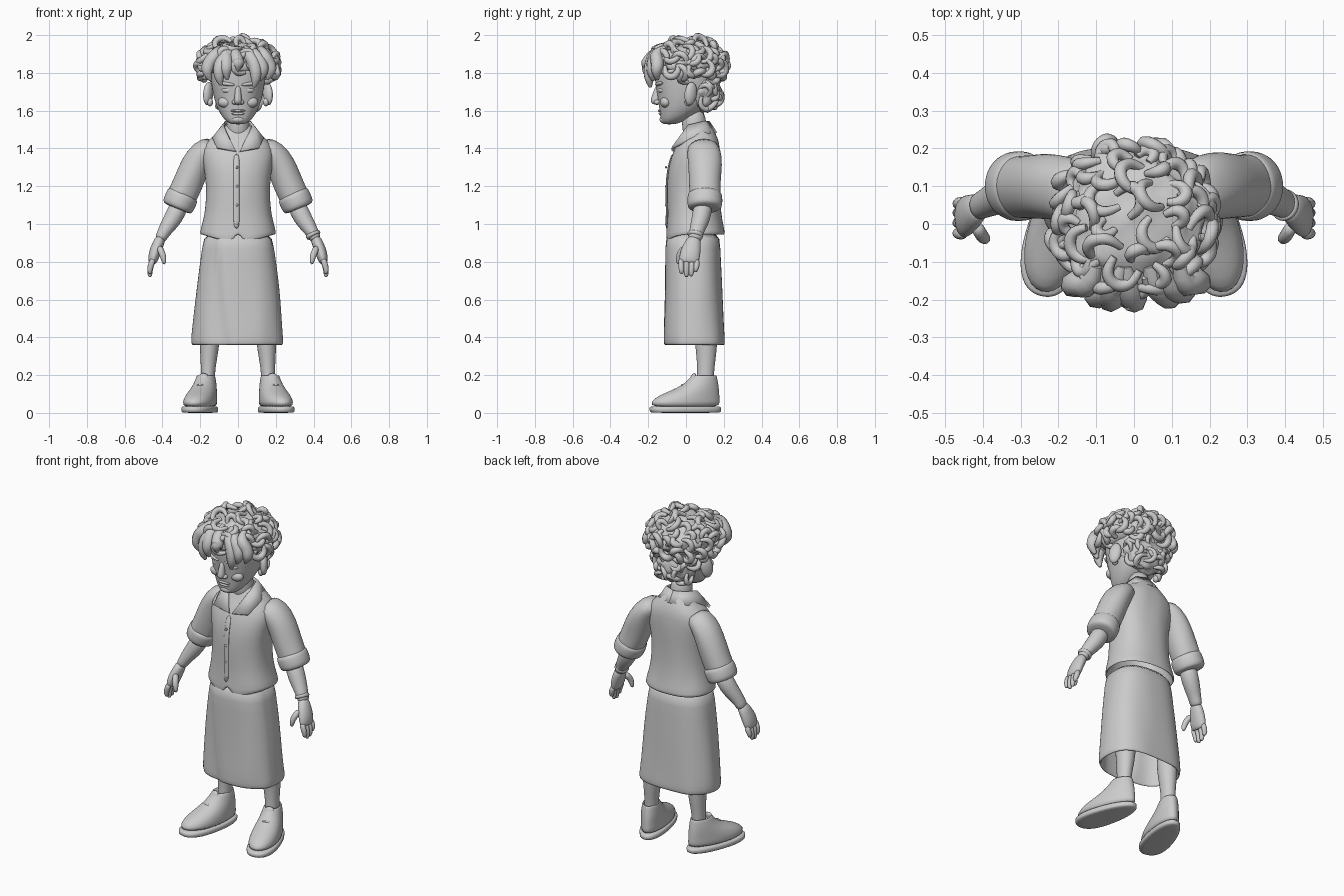
import bpy, bmesh, math, random
from mathutils import Vector, noise

if "Cube" in bpy.data.objects:
    bpy.data.objects.remove(bpy.data.objects["Cube"], do_unlink=True)
random.seed(4)

clay = bpy.data.materials.new("clay_grey")
clay.use_nodes = True
clay.diffuse_color = (0.6, 0.6, 0.6, 1)
clay.node_tree.nodes["Principled BSDF"].inputs["Base Color"].default_value = (0.6, 0.6, 0.6, 1)


def finish(name, bm, sub=1, thick=0):
    bmesh.ops.recalc_face_normals(bm, faces=bm.faces)
    for f in bm.faces:
        f.smooth = True
    me = bpy.data.meshes.new(name)
    bm.to_mesh(me)
    bm.free()
    ob = bpy.data.objects.new(name, me)
    bpy.context.collection.objects.link(ob)
    me.materials.append(clay)
    if thick:
        ob.modifiers.new("thickness", 'SOLIDIFY').thickness = thick
    if sub:
        m = ob.modifiers.new("smooth", 'SUBSURF')
        m.levels = m.render_levels = sub
    return ob


def loft(name, stations, n=20, p=2.0, flat=True, warp=None, caps=(True, True), sub=1, thick=0):
    """Skin rings (x, y, z, ru, rv); flat rings stay level, others follow the path."""
    bm, rings = bmesh.new(), []
    pts = [Vector(s[:3]) for s in stations]
    for i, s in enumerate(stations):
        u, v = Vector((1, 0, 0)), Vector((0, 1, 0))
        if not flat:
            t = (pts[min(i + 1, len(pts) - 1)] - pts[max(i - 1, 0)]).normalized()
            ref = Vector((0, 1, 0)) if abs(t.y) < 0.9 else Vector((1, 0, 0))
            u = (ref - t * ref.dot(t)).normalized()
            v = t.cross(u)
        ring = []
        for k in range(n):
            a = math.tau * k / n
            c, d = math.cos(a), math.sin(a)
            c = math.copysign(abs(c) ** (2 / p), c)
            d = math.copysign(abs(d) ** (2 / p), d)
            co = pts[i] + u * c * s[3] + v * d * s[4]
            ring.append(bm.verts.new(warp(co) if warp else co))
        rings.append(ring)
    for a, b in zip(rings, rings[1:]):
        for k in range(n):
            bm.faces.new((a[k], a[(k + 1) % n], b[(k + 1) % n], b[k]))
    for use, ring in zip(caps, (rings[0], rings[-1])):
        if use:
            bm.faces.new(ring)
    return finish(name, bm, sub, thick)


def blob(name, loc, size, rough=0, rot=(0, 0, 0), detail=3):
    bm = bmesh.new()
    bmesh.ops.create_icosphere(bm, subdivisions=detail, radius=1)
    for v in bm.verts:
        v.co *= 1 + rough * noise.noise(v.co * 3.5)
        v.co = Vector(a * b for a, b in zip(v.co, size))
    ob = finish(name, bm, 0)
    ob.location, ob.rotation_euler = loc, rot
    return ob


def strands(name, paths, depth):
    """Tapering round strands; each path is a list of points with radius factors."""
    cu = bpy.data.curves.new(name, 'CURVE')
    cu.dimensions, cu.bevel_depth, cu.bevel_resolution = '3D', depth, 2
    cu.use_fill_caps, cu.resolution_u = True, 3
    for path in paths:
        sp = cu.splines.new('NURBS')
        sp.points.add(len(path) - 1)
        for q, (co, r) in zip(sp.points, path):
            q.co, q.radius = (*co, 1), r
        sp.use_endpoint_u, sp.order_u, sp.use_smooth = True, 3, True
    cu.materials.append(clay)
    tmp = bpy.data.objects.new(name + "_curve", cu)
    bpy.context.collection.objects.link(tmp)
    dg = bpy.context.evaluated_depsgraph_get()
    me = bpy.data.meshes.new_from_object(tmp.evaluated_get(dg))
    bpy.data.objects.remove(tmp, do_unlink=True)
    ob = bpy.data.objects.new(name, me)
    bpy.context.collection.objects.link(ob)


# Shirt with a pointed front hem
def hem(co):
    if co.z < 0.93:
        x = abs(co.x)
        co.z += (max(0.045 - 1.9 * x, -0.035 + 0.3 * x)) if co.y < 0 else 0.025
    elif co.z < 1.4:
        co.y += 0.006 * noise.noise(co * 11)
    return co


loft("shirt", [(0, .05, .92, .203, .157), (0, .05, .98, .196, .15), (0, .042, 1.06, .173, .14),
     (0, .038, 1.2, .165, .14), (0, .044, 1.31, .183, .138), (0, .06, 1.4, .195, .122),
     (0, .072, 1.45, .15, .1), (0, .07, 1.5, .088, .075), (0, .065, 1.53, .07, .06)],
     n=56, p=2.3, warp=hem, caps=(False, True), thick=.012)
loft("placket", [(-.008, y, z, .006, .017) for y, z in
     ((-.07, 1.375), (-.095, 1.3), (-.104, 1.2), (-.1, 1.06), (-.104, .97))], flat=False, n=10)
for z in (1.3, 1.2, 1.1, 1.0):
    blob("button", (-.005, -.106, z), (.007, .005, .007), detail=2)

# Folded collar, one leaf per side
upper = [(0, .125, 1.545), (.068, .095, 1.545), (.082, .01, 1.525), (.012, -.078, 1.39)]
lower = [(0, .165, 1.485), (.1, .125, 1.48), (.137, .025, 1.458), (.115, -.075, 1.408)]
for s in (1, -1):
    bm = bmesh.new()
    rows = [[bm.verts.new((s * x, y, z)) for x, y, z in row] for row in (upper, lower)]
    for i in range(3):
        bm.faces.new((rows[0][i], rows[0][i + 1], rows[1][i + 1], rows[1][i]))
    finish("collar_leaf", bm, 0, .014)


# Wrap skirt with overlapping front panel and soft folds
def wrap(co):
    fall = (0.95 - co.z) / 0.6
    if co.y < 0 and co.x > -0.125 + 0.07 * fall:
        co.y -= 0.014
    co += Vector((co.x, co.y - .05, 0)) * 0.05 * fall * noise.noise(Vector((co.x * 9, co.y * 9, co.z * 3)))
    return co


loft("wrap_skirt", [(0, .043, .97, .178, .135), (0, .043, .88, .188, .138), (0, .046, .74, .208, .142),
     (0, .048, .6, .224, .146), (0, .05, .45, .238, .152), (0, .052, .385, .243, .155),
     (0, .052, .358, .24, .154)], n=72, p=2.5, warp=wrap, caps=(True, False), thick=.014)

for s in (1, -1):
    # Arms and rolled sleeves
    def limb(name, stations, **kw):
        return loft(name, [(s * q[0], *q[1:]) for q in stations], flat=False, **kw)

    def wrinkle(co):
        return co + Vector((0, 1, .5)) * .01 * noise.noise(co * 14)

    limb("sleeve", [(.12, .085, 1.425, .075, .05), (.185, .095, 1.385, .09, .07), (.228, .1, 1.31, .088, .08),
         (.262, .1, 1.22, .085, .08), (.3, .1, 1.14, .084, .08), (.315, .1, 1.11, .08, .076)], warp=wrinkle)
    limb("sleeve_cuff", [(.286, .1, 1.165, .078, .07), (.29, .1, 1.157, .093, .087), (.305, .1, 1.125, .094, .088),
         (.321, .1, 1.09, .093, .086), (.325, .1, 1.08, .075, .07)])
    limb("forearm", [(.3, .095, 1.12, .054, .052), (.342, .08, 1.03, .05, .05), (.378, .062, .98, .042, .04),
         (.402, .05, .94, .036, .032), (.415, .045, .91, .038, .03)])
    # Hands
    limb("palm", [(.405, .048, .935, .033, .028), (.425, .035, .89, .046, .031), (.442, .022, .845, .056, .032),
         (.452, .016, .805, .054, .026), (.455, .015, .79, .045, .018)], n=16)
    for i, (y, tip) in enumerate(((-.026, .735), (.003, .718), (.031, .722), (.057, .745))):
        limb("finger_%d" % (i + 1), [(.448, y, .82, .017, .018), (.464, y, .775, .016, .017),
             (.468, y * .9, tip + .015, .014, .014), (.463, y * .85, tip, .009, .009)], n=10)
    limb("thumb", [(.418, 0, .88, .02, .018), (.403, -.032, .85, .019, .019), (.393, -.04, .815, .017, .016),
         (.39, -.04, .785, .009, .009)], n=10)
    # Legs
    loft("leg", [(s * .15, .105, .5, .062, .066), (s * .15, .107, .37, .054, .06),
         (s * .155, .107, .28, .043, .05), (s * .16, .103, .2, .036, .043), (s * .16, .1, .13, .04, .05)])

    # Shoes turned outward, broad toe and narrow heel
    def foot(co):
        x = co.x * (0.95 - 0.8 * co.y)
        c, d = math.cos(.27), math.sin(.27)
        return Vector((s * (.196 + x * c - co.y * d), x * d + co.y * c - .003, co.z))

    loft("shoe_sole", [(0, 0, 0, .08, .188), (0, 0, .004, .085, .194), (0, 0, .03, .086, .196),
         (0, 0, .036, .08, .19)], n=36, p=2.3, warp=foot)
    loft("shoe_upper", [(0, 0, .025, .083, .19), (0, 0, .06, .083, .188), (0, .018, .09, .08, .168),
         (0, .056, .12, .073, .128), (0, .085, .15, .066, .095), (0, .1, .185, .057, .073),
         (0, .104, .203, .052, .066), (0, .104, .198, .042, .054), (0, .1, .15, .035, .045)],
         n=36, warp=foot)
    loft("shoe_tongue", [(0, .03, .14, .035, .02), (0, .04, .18, .034, .016), (0, .05, .212, .025, .01)], warp=foot)
    for y, z in ((-.075, .108), (-.045, .127), (-.018, .148)):
        strands("shoe_lace", [[(foot(Vector((x, y + 8 * x * x, z - 9 * x * x))), 1)
                for x in (-.045, -.022, 0, .022, .045)]], .006)
    # Ears, eyelids, brows
    blob("ear", (s * .158, .025, 1.69), (.022, .036, .062), rot=(-.15, 0, s * .55))
    blob("ear_lobe", (s * .148, .012, 1.645), (.016, .02, .022))
    blob("eyelid", (s * .056, -.129, 1.708), (.033, .018, .016), rot=(0, 0, s * .3))
    blob("brow", (s * .06, -.141, 1.742), (.046, .017, .011), rot=(0, s * -.12, s * .35))
    blob("cheek", (s * .065, -.107, 1.645), (.042, .03, .03))
    blob("nostril", (s * .019, -.152, 1.645), (.014, .018, .013))

# Bracelet on the left wrist
loft("bracelet", [(.392, .052, .955, .03, .03), (.393, .052, .952, .043, .041), (.402, .048, .935, .044, .042),
     (.404, .047, .931, .03, .03)], flat=False)

# Neck and head
loft("neck", [(0, .055, 1.42, .07, .065), (0, .045, 1.5, .06, .063), (0, .035, 1.62, .062, .07)])
loft("head", [(0, -.09, 1.527, .03, .03), (0, -.076, 1.54, .06, .056), (0, -.045, 1.575, .091, .092),
     (0, -.012, 1.63, .117, .132), (0, 0, 1.68, .131, .152), (0, 0, 1.75, .143, .163),
     (0, 0, 1.82, .15, .17), (0, 0, 1.9, .13, .15), (0, 0, 1.95, .07, .08)], n=32, p=2.2)
loft("nose", [(0, -.143, 1.74, .014, .016), (0, -.153, 1.7, .016, .02), (0, -.16, 1.665, .021, .027),
     (0, -.162, 1.642, .022, .026), (0, -.152, 1.63, .014, .014)], n=14)
blob("upper_lip", (0, -.137, 1.6, ), (.04, .012, .007))
blob("lower_lip", (0, -.133, 1.584), (.034, .012, .008))
blob("chin", (0, -.112, 1.553), (.038, .028, .022))

# Hair mass
blob("hair_cap", (0, .008, 1.855), (.192, .19, .107), rough=.16, detail=4)
blob("hair_nape", (0, .088, 1.705), (.132, .09, .11), rough=.16, detail=4)


def curl(centre, size, d, r, lift):
    """An arching loop of hair lying on an ellipsoid in direction d."""
    base = centre + Vector(a * b for a, b in zip(d, size))
    e1 = d.cross(Vector((.3, .2, 1))).normalized()
    e2, a0 = d.cross(e1), random.uniform(0, math.tau)
    path = []
    for k in range(7):
        a, arch = a0 + k * .65, math.sin(math.pi * k / 6)
        path.append((base + (e1 * math.cos(a) + e2 * math.sin(a)) * r + d * (lift * arch - .006), .6 + .5 * arch))
    return path


def scatter(count, zlo, zhi, centre, size, ylo=-1.0):
    out = []
    for i in range(count):
        z, a = zlo + (zhi - zlo) * (i + .5) / count, i * 2.39996
        w = math.sqrt(1 - z * z)
        d = Vector((w * math.cos(a), w * math.sin(a), z))
        if d.y >= ylo:
            out.append(curl(Vector(centre), size, d, random.uniform(.022, .045), random.uniform(.015, .034)))
    return out


strands("hair_top_curls", scatter(62, -.2, .97, (0, .008, 1.855), (.192, .19, .112)), .016)
strands("hair_rim_curls", scatter(30, -.6, -.2, (0, .008, 1.855), (.21, .205, .125), -.45), .018)
strands("hair_nape_curls", scatter(34, -.85, .5, (0, .088, 1.705), (.125, .085, .105), .05), .014)

# Thick fringe locks parted over the forehead
locks = []
for x0, x1, tip in ((-.03, -.095, 1.735), (-.07, -.06, 1.765), (-.1, -.155, 1.76), (-.02, .0, 1.81),
                    (.04, .09, 1.725), (.07, .125, 1.76), (.12, .165, 1.765)):
    dep = .19 * math.sqrt(1 - (x1 / .24) ** 2)
    locks.append([((x0, -.11, 1.93), .5), ((x0 * .8 + x1 * .2, -.165, 1.905), 1), ((x1, -dep - .01, 1.85), 1.15),
                  ((x1 * 1.08, -dep - .022, tip + .04), .9), ((x1 * .93, -dep - .012, tip), .25)])
strands("hair_fringe", locks, .033)
